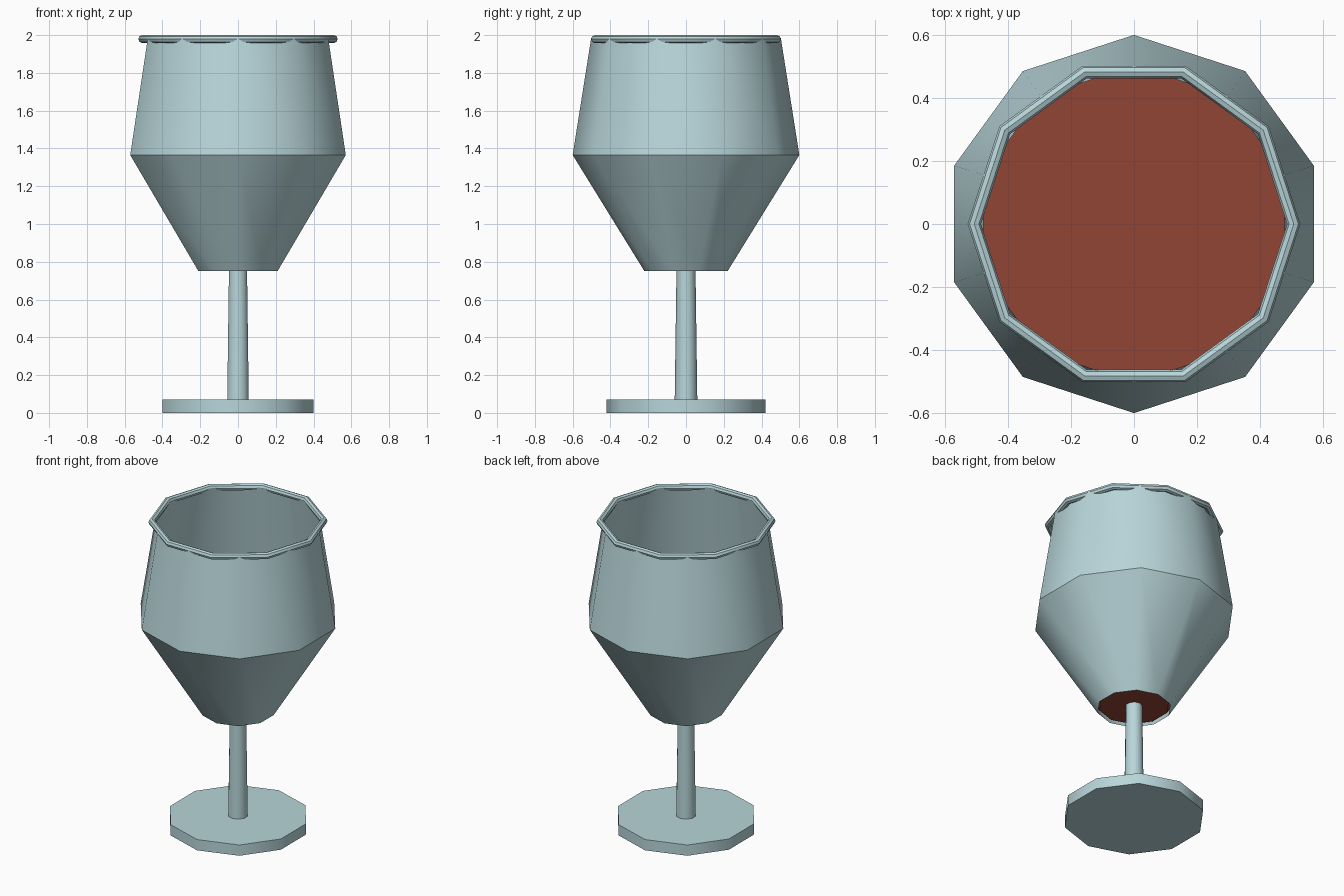
import bpy
from math import radians

if "Cube" in bpy.data.objects:
    bpy.data.objects.remove(bpy.data.objects["Cube"])

SIDES = 10


def material(name, rgb):
    m = bpy.data.materials.new(name)
    m.diffuse_color = (*rgb, 1)
    m.use_nodes = True
    m.node_tree.nodes["Principled BSDF"].inputs["Base Color"].default_value = m.diffuse_color
    return m


glass = material("pale_glass", (0.48, 0.67, 0.70))
red = material("red_liquid", (0.28, 0.06, 0.034))


def finish(name, mat):
    ob = bpy.context.object
    ob.name = name
    ob.data.materials.append(mat)
    bpy.ops.object.shade_smooth_by_angle(angle=radians(40))
    return ob


def ring(name, z0, r0, z1, r1, mat=glass, cap='NGON'):
    """Ten-sided tapered section from height z0 to z1."""
    bpy.ops.mesh.primitive_cone_add(vertices=SIDES, radius1=r0, radius2=r1,
                                    depth=z1 - z0, end_fill_type=cap,
                                    location=(0, 0, (z0 + z1) / 2))
    return finish(name, mat)


# Foot and stem
ring("foot", 0, 0.42, 0.07, 0.42)
ring("stem", 0.06, 0.06, 0.78, 0.05)

# Open bowl in two sections
ring("bowl_lower", 0.75, 0.22, 1.365, 0.60, cap='NOTHING')
ring("bowl_upper", 1.365, 0.60, 1.985, 0.502, cap='NOTHING')

# Liquid sitting just inside the lower bowl
ring("liquid", 0.767, 0.21, 1.345, 0.57, red)

# Rolled rim, its corners turned half a side from the bowl's
bpy.ops.mesh.primitive_torus_add(major_segments=SIDES, minor_segments=8,
                                 major_radius=0.507, minor_radius=0.021,
                                 location=(0, 0, 1.979))
finish("rim", glass)
